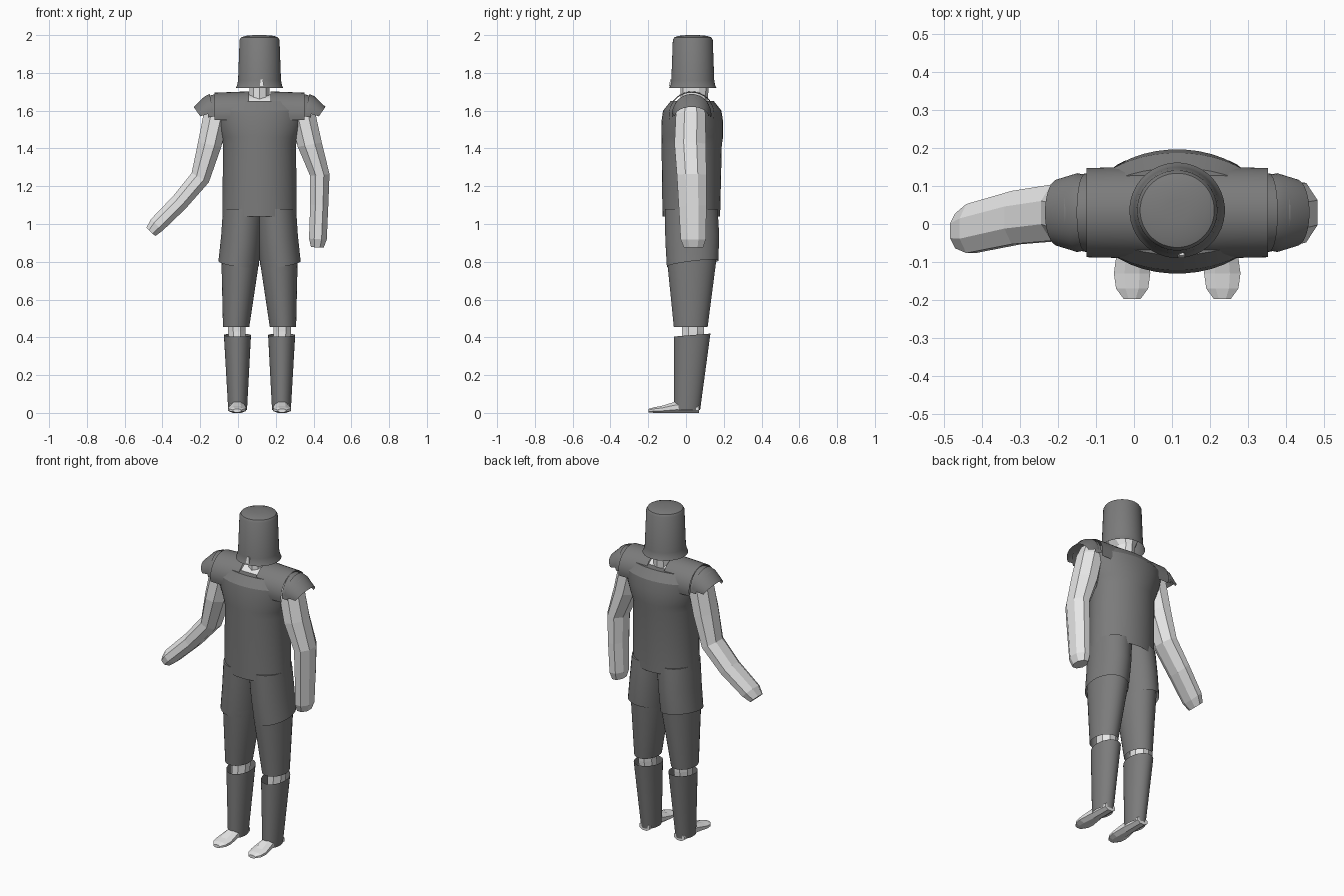
import bpy, bmesh, math
from mathutils import Vector, Euler

CX, CY = 0.114, 0.033   # body centre line


def material(name, c):
    m = bpy.data.materials.new(name)
    m.diffuse_color = (c[0], c[1], c[2], 1)
    return m


DARK = material("dark grey armour", (0.2, 0.2, 0.2))
LIGHT = material("light grey body", (0.8, 0.8, 0.8))


def skin_rings(name, rings, mat, closed=True, caps=(False, False), smooth=True):
    """Bridge a list of point rings into one mesh object."""
    bm = bmesh.new()
    rows = [[bm.verts.new(p) for p in r] for r in rings]
    n = len(rows[0])
    for a, b in zip(rows, rows[1:]):
        for i in range(n if closed else n - 1):
            j = (i + 1) % n
            bm.faces.new((a[i], a[j], b[j], b[i]))
    if caps[0]:
        bm.faces.new(rows[0][::-1])
    if caps[1]:
        bm.faces.new(rows[-1])
    bmesh.ops.recalc_face_normals(bm, faces=bm.faces)
    me = bpy.data.meshes.new(name)
    bm.to_mesh(me)
    bm.free()
    me.materials.append(mat)
    ob = bpy.data.objects.new(name, me)
    bpy.context.collection.objects.link(ob)
    if smooth:
        bpy.ops.object.select_all(action='DESELECT')
        ob.select_set(True)
        bpy.context.view_layer.objects.active = ob
        bpy.ops.object.shade_smooth_by_angle(angle=math.radians(30))
    return ob


def loft(name, secs, mat, n=32, caps=(False, False), smooth=True, side=1):
    """Sections: x, y, z, rx, ry, tilt about x, tilt about y. side=-1 mirrors."""
    rings = []
    for s in secs:
        x, y, z, rx, ry, ax, ay = (tuple(s) + (0, 0))[:7]
        rot = Euler((ax, ay, 0)).to_matrix()
        ring = []
        for i in range(n):
            a = 2 * math.pi * (i + 0.5) / n
            p = rot @ Vector((rx * math.cos(a), ry * math.sin(a), 0)) + Vector((x, y, z))
            p.x = CX + side * (p.x - CX)
            ring.append(p)
        rings.append(ring)
    return skin_rings(name, rings, mat, True, caps, smooth)


def arch(name, secs, mat, side=1, lo=0, hi=180, n=20):
    """Half-round plates over the shoulder: x base, x top, z base, ry, rz."""
    rings = []
    for xb, xt, zc, ry, rz in secs:
        ring = []
        for i in range(n + 1):
            a = math.radians(lo + (hi - lo) * i / n)
            x = xb + (xt - xb) * math.sin(a)
            ring.append((CX + side * (x - CX), 0.03 + ry * math.cos(a), zc + rz * math.sin(a)))
        rings.append(ring)
    return skin_rings(name, rings, mat, False)


# helmet: flared bucket with a low domed top
loft("helmet", [(CX, 0.036, 1.72, 0.126, 0.126), (CX, 0.036, 1.735, 0.119, 0.119),
                (CX, 0.036, 1.76, 0.114, 0.114), (CX, 0.036, 1.975, 0.106, 0.106),
                (CX, 0.036, 1.988, 0.098, 0.098), (CX, 0.036, 1.996, 0.075, 0.075),
                (CX, 0.036, 2.0, 0.03, 0.03)], DARK, 40, (False, True))

# small face opening at the front rim
loft("face_slit", [(0.126, -0.083, 1.73, 0.014, 0.01), (0.126, -0.079, 1.765, 0.009, 0.006)],
     LIGHT, 4, (True, True), False)

# head and neck under the helmet
loft("neck", [(CX, 0.04, 1.6, 0.056, 0.07), (CX, 0.045, 1.72, 0.056, 0.075),
              (CX, 0.035, 1.76, 0.08, 0.095), (CX, 0.035, 1.9, 0.08, 0.09)],
     LIGHT, 10, (False, True), False)
arch("collar", [(0.05, 0.05, 1.58, 0.1, 0.105), (0.18, 0.18, 1.58, 0.1, 0.105)], LIGHT, n=8)

# torso armour
loft("breastplate", [(CX, 0.028, 1.04, 0.197, 0.153), (CX, 0.03, 1.42, 0.194, 0.16),
                     (CX, 0.033, 1.46, 0.206, 0.164), (CX, 0.033, 1.54, 0.237, 0.164),
                     (CX, 0.033, 1.6, 0.25, 0.155), (CX, 0.033, 1.65, 0.235, 0.115)],
     DARK, 40, (False, True))

for side, tag in ((1, "left"), (-1, "right")):
    # shoulder plates
    arch("shoulder_yoke_" + tag, [(0.057, 0.057, 1.58, 0.122, 0.122),
                                  (-0.125, -0.125, 1.58, 0.118, 0.115)], DARK, side, -15, 195)
    arch("shoulder_band_" + tag, [(-0.12, -0.12, 1.57, 0.105, 0.118),
                                  (-0.155, -0.185, 1.565, 0.098, 0.105)], DARK, side)
    arch("shoulder_guard_" + tag, [(-0.13, -0.15, 1.59, 0.1, 0.098), (-0.15, -0.175, 1.585, 0.104, 0.092),
                                   (-0.2, -0.235, 1.57, 0.088, 0.05)], DARK, side)

    # shorts, thigh and shin guards
    loft("shorts_" + tag, [(0.03, 0.028, 1.08, 0.11, 0.14, 0, 0), (0.018, 0.033, 0.93, 0.108, 0.144, 0.1, 0.05),
                           (0.003, 0.035, 0.79, 0.108, 0.138, 0.12, 0.13)],
         DARK, 32, (True, False), True, side)
    loft("thigh_guard_" + tag, [(0.014, 0.03, 0.9, 0.1, 0.138), (0.012, 0.03, 0.8, 0.1, 0.13),
                                (-0.01, 0.025, 0.455, 0.07, 0.09)], DARK, 32, (True, False), True, side)
    loft("shin_guard_" + tag, [(-0.003, 0.033, 0.412, 0.072, 0.097, 0.08, 0),
                               (-0.002, 0.005, 0.015, 0.05, 0.07)], DARK, 32, side=side)

    # leg and foot
    loft("leg_" + tag, [(-0.006, 0.035, 0.75, 0.055, 0.07), (-0.006, 0.038, 0.43, 0.05, 0.063),
                        (0, 0.01, 0.03, 0.038, 0.05)], LIGHT, 8, (True, True), False, side)
    loft("foot_" + tag, [(-0.003, 0.07, 0.022, 0.038, 0.024, 1.5708), (-0.003, -0.05, 0.03, 0.042, 0.034, 1.5708),
                         (-0.005, -0.13, 0.018, 0.052, 0.02, 1.5708), (-0.005, -0.17, 0.015, 0.046, 0.016, 1.5708),
                         (-0.005, -0.198, 0.012, 0.024, 0.01, 1.5708)], LIGHT, 8, (True, True), False, side)

# bare arms: one swung out, one hanging
loft("arm_swung_out", [(-0.1, 0.025, 1.64, 0.06, 0.06, 0, 0.25), (-0.115, 0.025, 1.58, 0.072, 0.085, 0, 0.18),
                       (-0.15, 0.022, 1.42, 0.068, 0.09, 0, 0.18), (-0.2, 0.03, 1.245, 0.056, 0.08, 0, 0.5),
                       (-0.31, 0.017, 1.115, 0.051, 0.076, 0, 0.82), (-0.43, -0.012, 0.995, 0.047, 0.07, 0, 0.8),
                       (-0.462, -0.018, 0.958, 0.035, 0.05, 0, 0.75)],
     LIGHT, 8, (True, True), False)
loft("arm_hanging", [(0.328, 0.025, 1.64, 0.06, 0.06, 0, -0.25), (0.343, 0.025, 1.58, 0.072, 0.085, 0, -0.18),
                     (0.38, 0.022, 1.42, 0.07, 0.09, 0, -0.18), (0.433, 0.03, 1.26, 0.056, 0.085, 0, -0.08),
                     (0.43, 0.035, 1.1, 0.052, 0.08, 0, 0.05), (0.423, 0.038, 0.92, 0.051, 0.072, 0, 0.05),
                     (0.42, 0.04, 0.876, 0.036, 0.055, 0, 0.05)],
     LIGHT, 8, (True, True), False)
